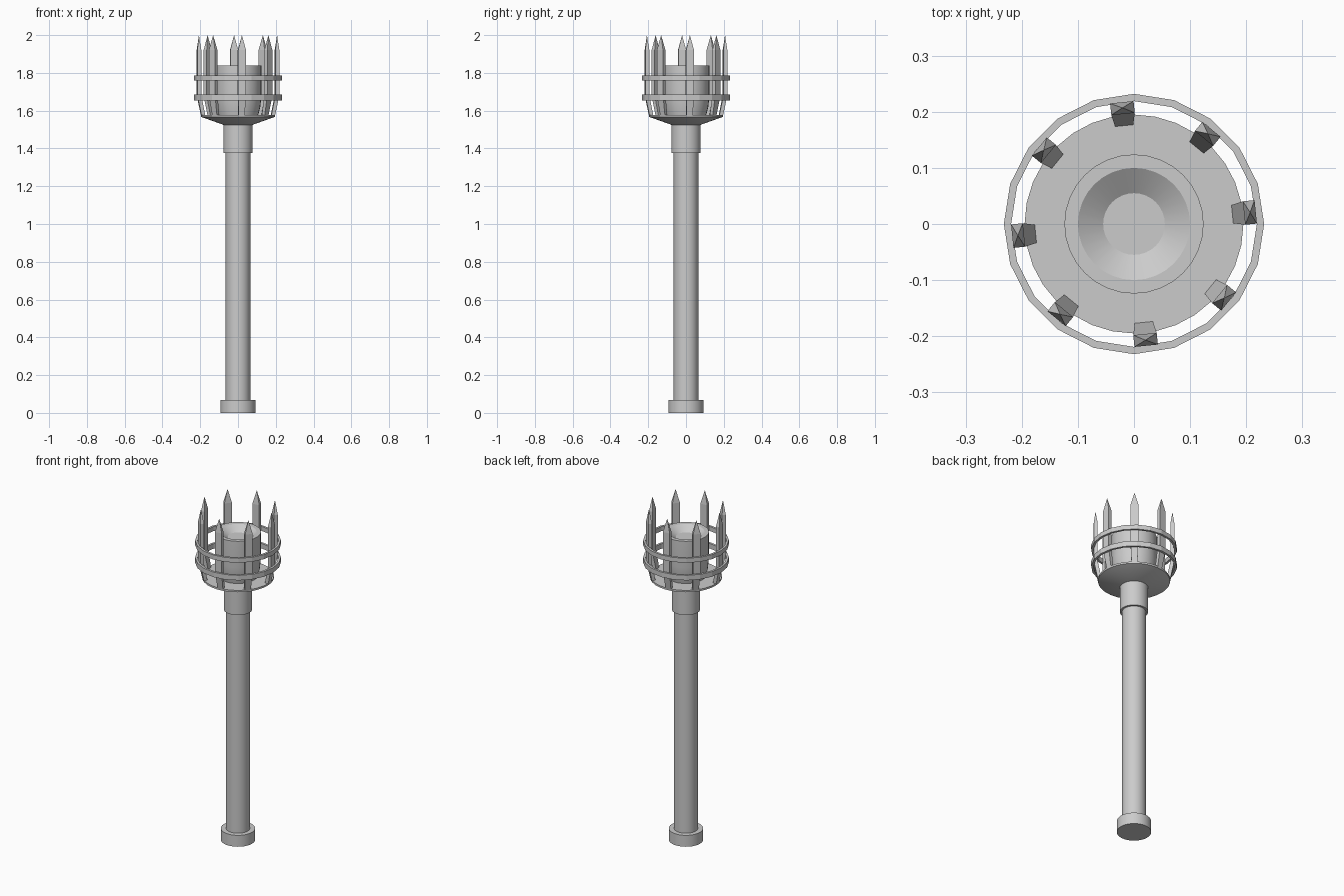
import bpy, bmesh
from math import cos, sin, pi, radians

if "Cube" in bpy.data.objects:
    bpy.data.objects.remove(bpy.data.objects["Cube"])


def make_object(name, bm, smooth=False):
    bmesh.ops.remove_doubles(bm, verts=bm.verts, dist=1e-5)
    bmesh.ops.recalc_face_normals(bm, faces=bm.faces)
    mesh = bpy.data.meshes.new(name)
    bm.to_mesh(mesh)
    bm.free()
    obj = bpy.data.objects.new(name, mesh)
    bpy.context.collection.objects.link(obj)
    if smooth:
        bpy.ops.object.select_all(action='DESELECT')
        obj.select_set(True)
        bpy.context.view_layer.objects.active = obj
        bpy.ops.object.shade_smooth_by_angle(angle=radians(32))
    return obj


def lathe(name, profile, sides=32, closed=False, smooth=True):
    """Revolve (radius, z) points; open profiles get capped ends."""
    bm = bmesh.new()
    rings = [[bm.verts.new((r * cos(2 * pi * i / sides), r * sin(2 * pi * i / sides), z))
              for i in range(sides)] for r, z in profile]
    pairs = list(zip(rings, rings[1:]))
    if closed:
        pairs.append((rings[-1], rings[0]))
    else:
        bm.faces.new(rings[0])
        bm.faces.new(rings[-1])
    for a, b in pairs:
        for i in range(sides):
            j = (i + 1) % sides
            bm.faces.new((a[i], a[j], b[j], b[i]))
    return make_object(name, bm, smooth)


# Handle: pommel, shaft and collar
lathe("pommel", [(0.093, 0), (0.093, 0.068)])
lathe("shaft", [(0.065, 0.05), (0.065, 1.40)])
lathe("collar", [(0.077, 1.375), (0.077, 1.53)])

# Flared dish under the basket
lathe("dish", [(0.077, 1.525), (0.195, 1.567), (0.195, 1.578)])

# Fuel cup with a shallow dished top
lathe("fuel_cup", [(0.105, 1.57), (0.118, 1.62), (0.124, 1.68), (0.124, 1.838),
                   (0.100, 1.838), (0.055, 1.808)])

# Two flat 20-sided basket hoops
for name, z0, z1 in (("lower_hoop", 1.655, 1.685), ("upper_hoop", 1.76, 1.787)):
    lathe(name, [(0.219, z0), (0.232, z0), (0.232, z1), (0.219, z1)], 20, True, False)

# Eight pointed bars: lean outward, run straight up, end in a point
sections = [(0.175, 0.195, 0.016, 1.572), (0.197, 0.218, 0.021, 1.68),
            (0.197, 0.218, 0.021, 1.92)]
for k in range(8):
    a = radians(5.7 + 45 * k)
    bm = bmesh.new()

    def vert(r, t, z):
        return bm.verts.new((r * cos(a) - t * sin(a), r * sin(a) + t * cos(a), z))

    loops = [[vert(r0, -w, z), vert(r1, -w, z), vert(r1, w, z), vert(r0, w, z)]
             for r0, r1, w, z in sections]
    tip = vert(0.208, 0, 2.0)
    bm.faces.new(loops[0])
    for i in range(4):
        j = (i + 1) % 4
        for lo, hi in zip(loops, loops[1:]):
            bm.faces.new((lo[i], lo[j], hi[j], hi[i]))
        bm.faces.new((loops[-1][i], loops[-1][j], tip))
    make_object(f"basket_bar_{k + 1}", bm)
